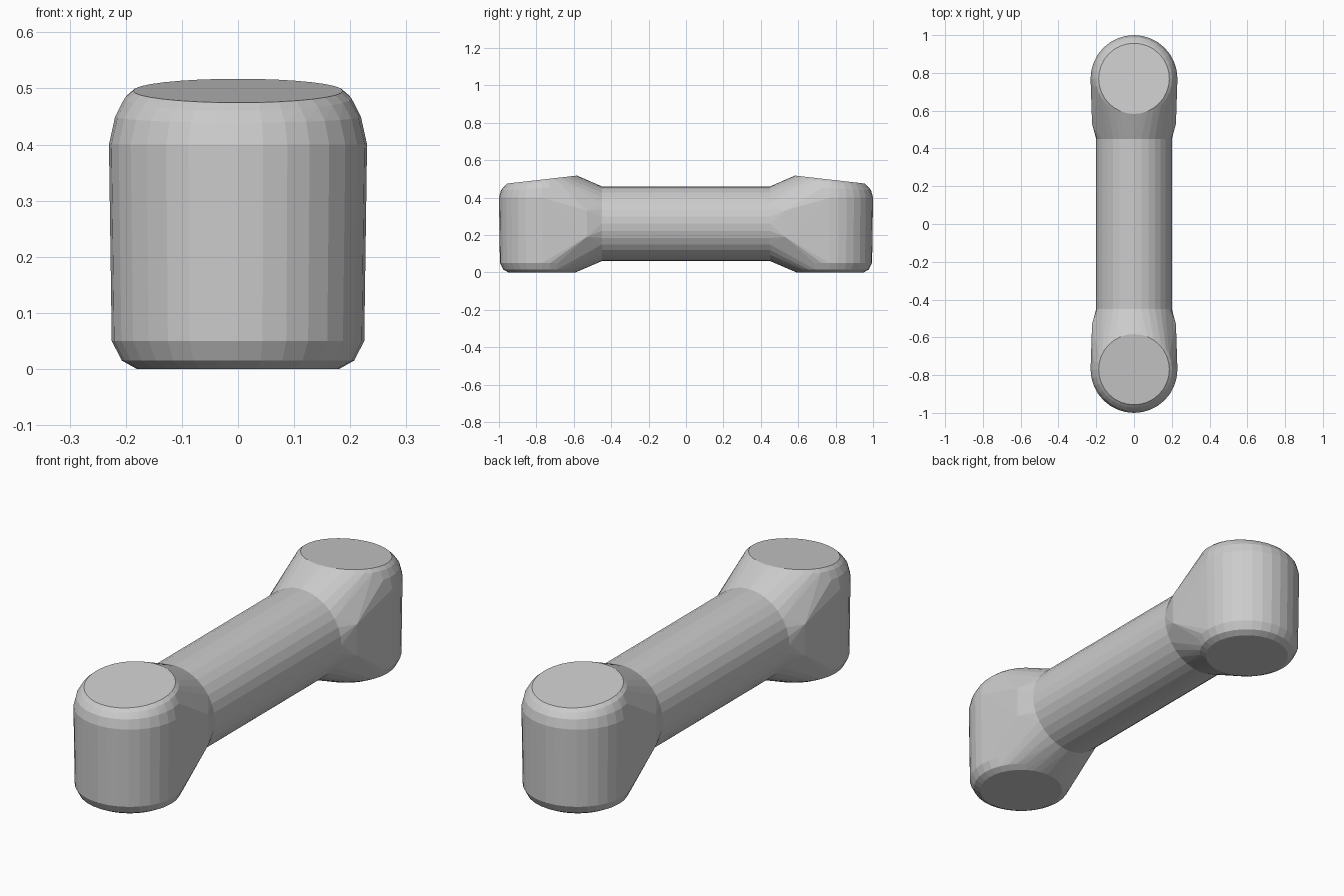
import bpy, bmesh, math

if "Cube" in bpy.data.objects:
    bpy.data.objects.remove(bpy.data.objects["Cube"])

SHAFT_R, SHAFT_Z, SHAFT_END = 0.2, 0.26, 0.45
HEAD_Y = 0.77
SIDES = 32

grey = bpy.data.materials.new("light_grey")
grey.use_nodes = True
colour = (0.6, 0.6, 0.6, 1)
grey.diffuse_color = colour
grey.node_tree.nodes["Principled BSDF"].inputs["Base Color"].default_value = colour


def finish(name, bm):
    bmesh.ops.recalc_face_normals(bm, faces=bm.faces[:])
    mesh = bpy.data.meshes.new(name)
    bm.to_mesh(mesh)
    bm.free()
    mesh.materials.append(grey)
    obj = bpy.data.objects.new(name, mesh)
    bpy.context.collection.objects.link(obj)
    return obj


def circle(radius, count=SIDES):
    return [(radius * math.cos(a), radius * math.sin(a))
            for a in (2 * math.pi * i / count for i in range(count))]


# Round shaft, open where it meets the heads
bm = bmesh.new()
ends = [[bm.verts.new((x, y, SHAFT_Z + z)) for x, z in circle(SHAFT_R)]
        for y in (-SHAFT_END, SHAFT_END)]
for i in range(SIDES):
    j = (i + 1) % SIDES
    bm.faces.new((ends[0][i], ends[0][j], ends[1][j], ends[1][i]))
finish("shaft", bm)

# Head profile: height, radius, slope of the ring down towards the tip
HEAD_RINGS = [(0.0, 0.18, 0), (0.015, 0.207, 0), (0.05, 0.225, 0),
              (0.4, 0.23, 0), (0.45, 0.219, 0.05),
              (0.483, 0.202, 0.114), (0.496, 0.187, 0.114)]


def head(name, side):
    bm = bmesh.new()
    # Upright rounded drum with a sloping top
    for z, r, slope in HEAD_RINGS:
        for x, y in circle(r):
            bm.verts.new((x, side * (HEAD_Y + y), z - slope * y))
    # Collar that meets the shaft
    for x, z in circle(SHAFT_R):
        bm.verts.new((x, side * SHAFT_END, SHAFT_Z + z))
    # Flat cheeks beside the collar
    for x in (-0.222, 0.222):
        for z in (0.19, 0.33):
            bm.verts.new((x, side * 0.53, z))
    hull = bmesh.ops.convex_hull(bm, input=bm.verts[:])
    spare = {v for v in hull["geom_interior"] + hull["geom_unused"]
             if isinstance(v, bmesh.types.BMVert)}
    bmesh.ops.delete(bm, geom=list(spare), context='VERTS')
    bmesh.ops.dissolve_limit(bm, angle_limit=math.radians(1),
                             verts=bm.verts[:], edges=bm.edges[:])
    finish(name, bm)


head("front_head", -1)
head("back_head", 1)
